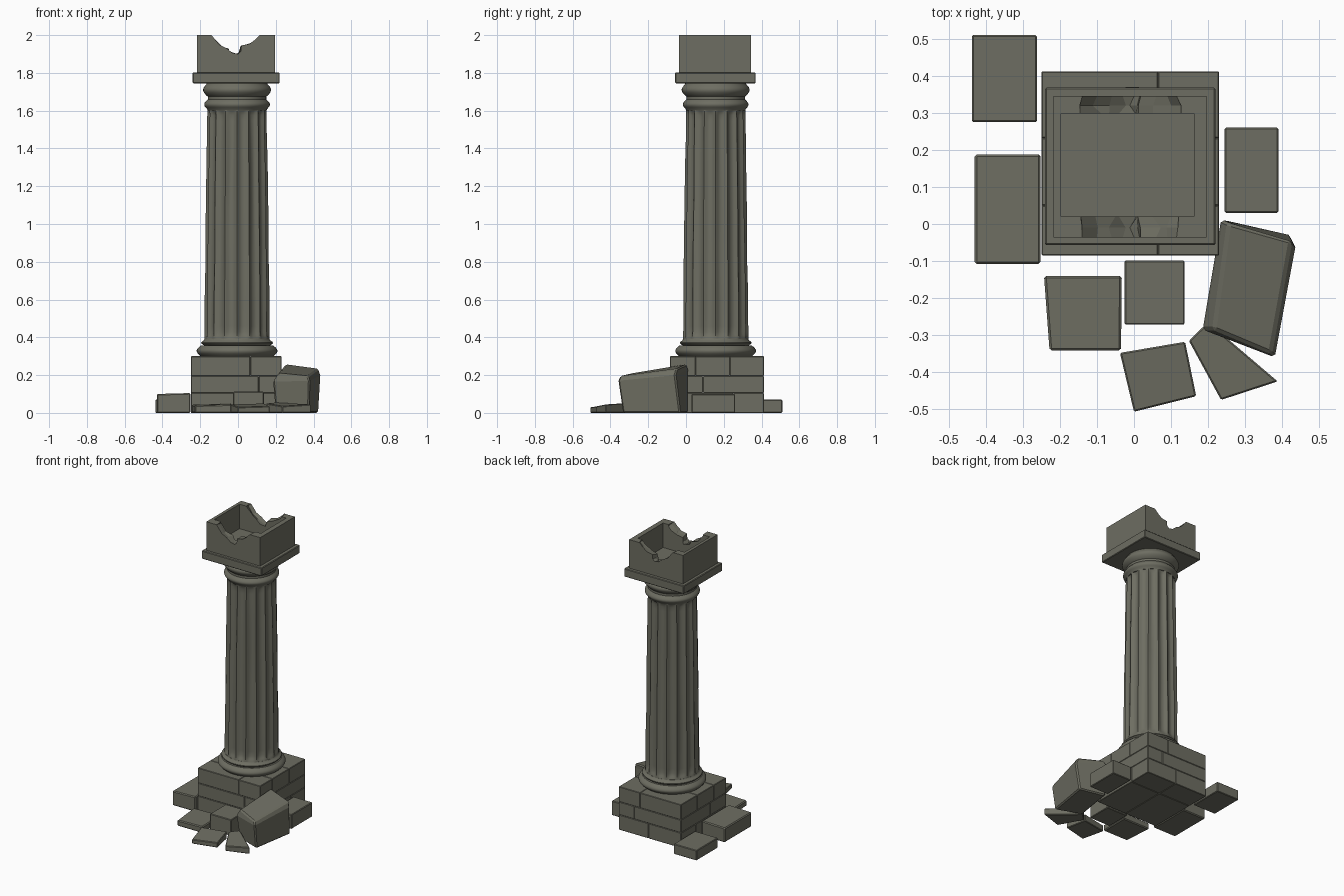
import bpy, bmesh, math, random
from mathutils import Vector, noise

random.seed(4)
CX, CY = -0.005, 0.157  # column axis

old = bpy.data.objects.get("Cube")
if old:
    bpy.data.objects.remove(old)

stone = bpy.data.materials.new("weathered_stone")
stone.use_nodes = True
COLOUR = (0.155, 0.155, 0.122, 1)
stone.diffuse_color = COLOUR
bsdf = stone.node_tree.nodes["Principled BSDF"]
bsdf.inputs["Base Color"].default_value = COLOUR
bsdf.inputs["Roughness"].default_value = 0.9


def finish(name, bm, bevel=0, smooth=None):
    bmesh.ops.recalc_face_normals(bm, faces=bm.faces)
    mesh = bpy.data.meshes.new(name)
    bm.to_mesh(mesh)
    bm.free()
    mesh.materials.append(stone)
    ob = bpy.data.objects.new(name, mesh)
    bpy.context.scene.collection.objects.link(ob)
    if bevel:
        mod = ob.modifiers.new("worn_edges", "BEVEL")
        mod.width = bevel
        mod.segments = 1
    if smooth:
        bpy.ops.object.select_all(action="DESELECT")
        ob.select_set(True)
        bpy.context.view_layer.objects.active = ob
        bpy.ops.object.shade_smooth_by_angle(angle=math.radians(smooth))
    return ob


def loft(name, sections, bevel=0, smooth=None):
    """Skin closed loops of points and cap both ends."""
    bm = bmesh.new()
    loops = [[bm.verts.new(p) for p in s] for s in sections]
    n = len(loops[0])
    for a, b in zip(loops, loops[1:]):
        for i in range(n):
            j = (i + 1) % n
            bm.faces.new((a[i], a[j], b[j], b[i]))
    bm.faces.new(loops[0])
    bm.faces.new(loops[-1])
    return finish(name, bm, bevel, smooth)


def block(name, corners, tops, z0=0.0, bevel=0.006):
    """Stone with a four-cornered footprint and a height at each corner."""
    return loft(name, [[(x, y, z0) for x, y in corners],
                       [(x, y, z) for (x, y), z in zip(corners, tops)]], bevel)


def box(name, x0, x1, y0, y1, z0, z1, bevel=0.004):
    return block(name, [(x0, y0), (x1, y0), (x1, y1), (x0, y1)], [z1] * 4, z0, bevel)


def turned(name, profile, sides=48):
    rings = [[(CX + r * math.cos(math.tau * i / sides),
               CY + r * math.sin(math.tau * i / sides), z) for i in range(sides)]
             for r, z in profile]
    return loft(name, rings, smooth=35)


def torus_profile(r, z0, z1, bulge, steps=7):
    return [(r + bulge * math.sin(math.pi * k / steps), z0 + (z1 - z0) * k / steps)
            for k in range(steps + 1)]


# Pedestal: three courses of jointed blocks
courses = [
    (0.0, 0.105, [-0.25, 0.0, 0.23], [-0.085, 0.25, 0.412]),
    (0.105, 0.195, [-0.25, 0.11, 0.23], [-0.085, 0.09, 0.412]),
    (0.195, 0.3, [-0.25, 0.065, 0.23], [-0.085, 0.05, 0.232, 0.412]),
]
for c, (z0, z1, xs, ys) in enumerate(courses):
    for i in range(len(xs) - 1):
        for j in range(len(ys) - 1):
            box(f"pedestal_block_{c}_{i}_{j}", xs[i], xs[i + 1], ys[j], ys[j + 1], z0, z1, 0.003)

# Column foot mouldings
turned("column_foot", torus_profile(0.19, 0.298, 0.358, 0.024)
       + torus_profile(0.176, 0.358, 0.384, 0.014) + [(0.172, 0.392)])

# Fluted shaft with worn surface
FLUTES, PER = 16, 8
Z0, Z1 = 0.385, 1.62
levels = [0, 0.012, 0.02, 0.035] + [0.06 + 0.88 * k / 14 for k in range(15)] + [0.965, 0.98, 0.988, 1]
rings = []
for t in levels:
    z = Z0 + (Z1 - Z0) * t
    radius = 0.173 - 0.016 * t ** 1.3
    end = min(t, 1 - t)
    reach = min(1, max(0, (end - 0.01) / 0.025)) ** 0.5
    ring = []
    for i in range(FLUTES * PER):
        a = math.tau * i / (FLUTES * PER)
        u = (i % PER) / PER * 2 - 1
        hollow = math.sqrt(max(0, 1 - (u / 0.8) ** 2)) * 0.016 * reach
        wear = noise.noise(Vector((math.cos(a) * 3, math.sin(a) * 3, z * 3))) * 0.005 * reach
        r = radius - hollow - max(0, wear)
        ring.append((CX + r * math.cos(a), CY + r * math.sin(a), z))
    rings.append(ring)
loft("fluted_shaft", rings, smooth=30)

# Column neck mouldings
turned("column_neck", [(0.155, 1.6)] + torus_profile(0.16, 1.61, 1.655, 0.014)
       + [(0.155, 1.66), (0.155, 1.675)] + torus_profile(0.162, 1.68, 1.74, 0.018)
       + [(0.16, 1.748)])

# Capital slab
box("capital_slab", -0.24, 0.22, -0.057, 0.368, 1.745, 1.802)

# Hollow crown box with broken front and rear walls
crown = box("crown_box", -0.218, 0.196, -0.036, 0.345, 1.8, 2.0, 0)
cavity = box("crown_cavity_cutter", -0.197, 0.162, 0.02, 0.298, 1.83, 2.1, 0)
edge = [(-0.14, 2.0), (-0.10, 1.95), (-0.06, 1.93), (-0.03, 1.906), (0.0, 1.9),
        (0.015, 1.915), (0.018, 1.945), (0.06, 1.953), (0.09, 1.975), (0.115, 2.0)]
sections = []
for y in (-0.1, -0.036, -0.01, 0.02, 0.16, 0.298, 0.32, 0.345, 0.4):
    wob = 0.0 if y < -0.03 or y > 0.34 else 0.012
    pts = [(x + random.uniform(-wob, wob), y, z - random.uniform(0, wob)) for x, z in edge]
    sections.append([(-0.145, y, 2.1)] + pts + [(0.12, y, 2.1)])
breakage = loft("crown_break_cutter", sections)
for cutter in (cavity, breakage):
    cutter.hide_render = True
    cutter.hide_viewport = True
    cutter.display_type = "WIRE"
    mod = crown.modifiers.new("cut", "BOOLEAN")
    mod.operation = "DIFFERENCE"
    mod.solver = "EXACT"
    mod.object = cutter

# Fallen blocks around the pedestal
box("rear_right_fallen_block", -0.438, -0.262, 0.275, 0.51, 0, 0.07)
block("right_fallen_block", [(-0.43, -0.108), (-0.252, -0.108), (-0.252, 0.188), (-0.43, 0.188)],
      [0.1, 0.105, 0.105, 0.1])
box("left_fallen_block", 0.245, 0.39, 0.03, 0.26, 0, 0.1)
box("front_small_block", -0.026, 0.137, -0.272, -0.098, 0, 0.112)
block("front_right_slab", [(-0.228, -0.342), (-0.035, -0.342), (-0.033, -0.14), (-0.243, -0.14)],
      [0.04, 0.045, 0.05, 0.045])
block("front_thin_slab", [(0.0, -0.507), (0.168, -0.465), (0.138, -0.318), (-0.038, -0.348)],
      [0.03, 0.035, 0.05, 0.045], 0.0, 0.004)
block("front_left_slab", [(0.235, -0.475), (0.388, -0.425), (0.2, -0.265), (0.148, -0.315)],
      [0.035, 0.045, 0.055, 0.05], 0.0, 0.004)

# Large leaning block with rounded shoulders
big = loft("large_leaning_block", [
    [(0.2, -0.27, 0.0), (0.375, -0.335, 0.0), (0.425, -0.03, 0.0), (0.245, 0.01, 0.0)],
    [(0.185, -0.285, 0.165), (0.38, -0.36, 0.17), (0.437, -0.055, 0.2), (0.235, 0.012, 0.23)],
    [(0.215, -0.285, 0.21), (0.37, -0.35, 0.195), (0.425, -0.045, 0.235), (0.255, 0.003, 0.258)],
], 0.008)
